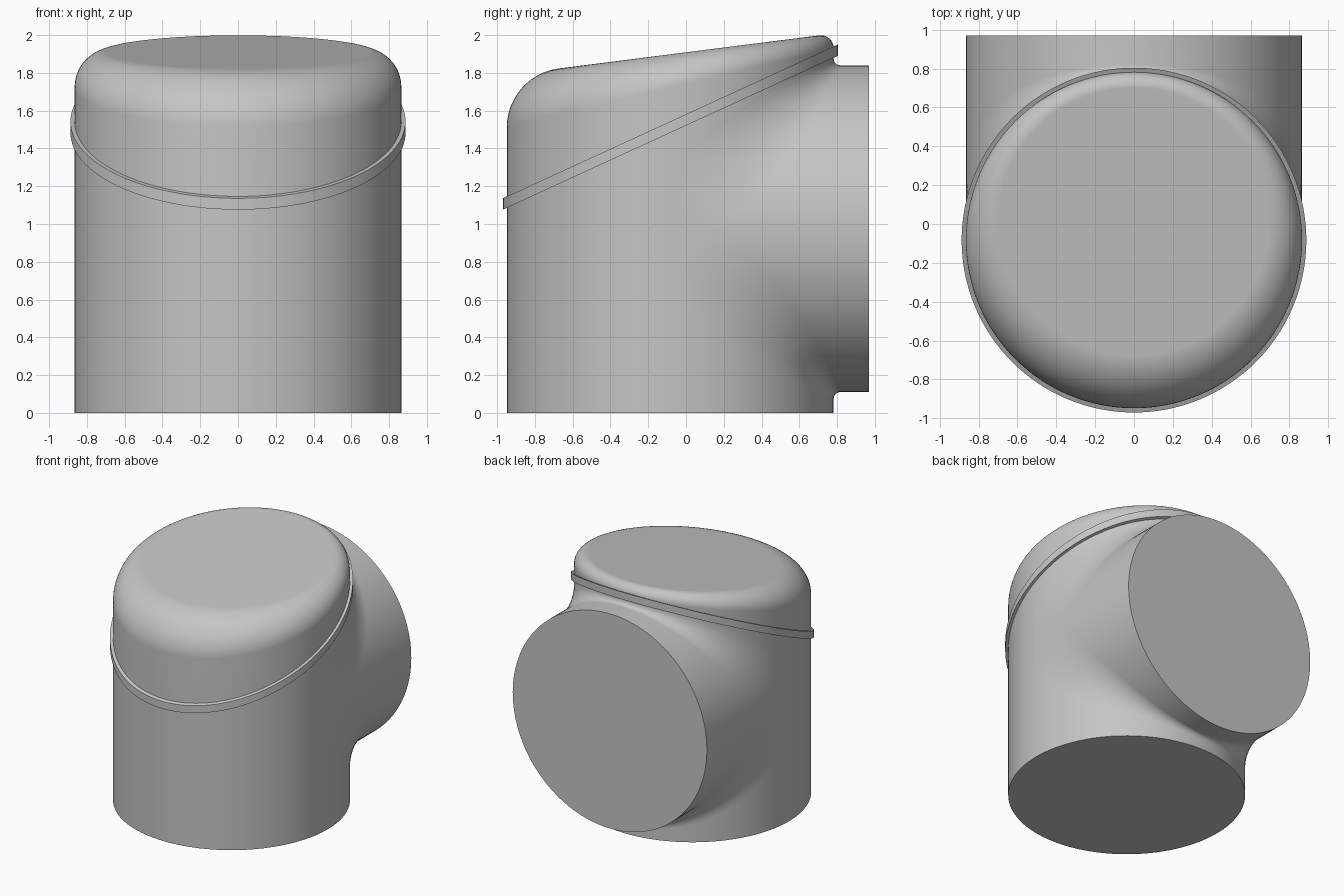
import bpy
import bmesh
from math import sin, cos, pi, radians

cube = bpy.data.objects.get("Cube")
if cube:
    bpy.data.objects.remove(cube, do_unlink=True)

R = 0.865          # radius of both pipes
CY = -0.083        # axis of the upright pipe
CZ = 0.975         # axis of the rear pipe
BACK = 0.97        # rear end of the outlet
SEG = 128

grey = bpy.data.materials.new("plain grey")
grey.use_nodes = True
grey.diffuse_color = (0.56, 0.56, 0.56, 1)
grey.node_tree.nodes["Principled BSDF"].inputs["Base Color"].default_value = (0.56, 0.56, 0.56, 1)


def loft(name, rows, cap_start=False, cap_end=False, wrap=False):
    """Skin closed loops of points, each row joined to the next."""
    bm = bmesh.new()
    loops = [[bm.verts.new(p) for p in row] for row in rows]
    n = len(rows[0])
    pairs = list(zip(loops, loops[1:]))
    if wrap:
        pairs.append((loops[-1], loops[0]))
    for a, b in pairs:
        for i in range(n):
            j = (i + 1) % n
            bm.faces.new((a[i], a[j], b[j], b[i]))
    if cap_start:
        bm.faces.new(loops[0][::-1])
    if cap_end:
        bm.faces.new(loops[-1])
    bmesh.ops.remove_doubles(bm, verts=bm.verts, dist=1e-5)
    bmesh.ops.recalc_face_normals(bm, faces=bm.faces)
    me = bpy.data.meshes.new(name)
    bm.to_mesh(me)
    bm.free()
    me.materials.append(grey)
    ob = bpy.data.objects.new(name, me)
    bpy.context.collection.objects.link(ob)
    bpy.ops.object.select_all(action="DESELECT")
    ob.select_set(True)
    bpy.context.view_layer.objects.active = ob
    bpy.ops.object.shade_smooth_by_angle(angle=radians(35))
    mod = ob.modifiers.new("clean shading", "WEIGHTED_NORMAL")
    mod.keep_sharp = True
    return ob


def circle(radius, height):
    """Loop round the upright axis; height depends on y."""
    pts = []
    for i in range(SEG):
        t = 2 * pi * i / SEG
        y = CY + radius * sin(t)
        pts.append((radius * cos(t), y, height(y)))
    return pts


def collar_height(y):
    return 1.105 + 0.459 * (y + 0.972)


def top_plane(y):
    return 1.82 + 0.127 * (y + 0.70)


# Upright body with a sloping lid whose rounding shrinks towards the back
def shoulder(b):
    pts = []
    for i in range(SEG):
        t = 2 * pi * i / SEG
        e = 0.175 - 0.095 * sin(t)
        r = R - e + e * cos(b)
        y = CY + r * sin(t)
        pts.append((r * cos(t), y, top_plane(y) - e + e * sin(b)))
    return pts


body_rows = [circle(R, lambda y: 0.0), circle(R, collar_height)]
body_rows += [shoulder(pi / 2 * k / 14) for k in range(15)]
loft("upright_body", body_rows, cap_start=True, cap_end=True)

# Thin slanted collar around the body
r_in, r_out = R - 0.01, R + 0.022
collar = [circle(r, lambda y, d=d: collar_height(y) + d)
          for r, d in ((r_in, -0.03), (r_out, -0.03), (r_out, 0.03), (r_in, 0.03))]
loft("slanted_collar", collar, wrap=True)


# Rear outlet, blended into the body by a fillet that widens at the sides
def outlet_columns():
    half = SEG // 2
    for side in (1, -1):
        for i in range(half + 1):
            t = (-pi / 2 + pi * i / half) * side
            yield R * sin(t), R * abs(cos(t)), side


def outlet_row(a):
    pts = []
    for x, c, side in outlet_columns():
        rho = 0.035 + 0.25 * (x / R) ** 2
        mid = c + rho
        pts.append((x, CY + mid - rho * cos(a), CZ + side * (mid - rho * sin(a))))
    return pts


outlet_rows = [outlet_row(pi / 2 * k / 12) for k in range(13)]
outlet_rows.append([(x, BACK, CZ + s * c) for x, c, s in outlet_columns()])
loft("rear_outlet", outlet_rows, cap_end=True)
